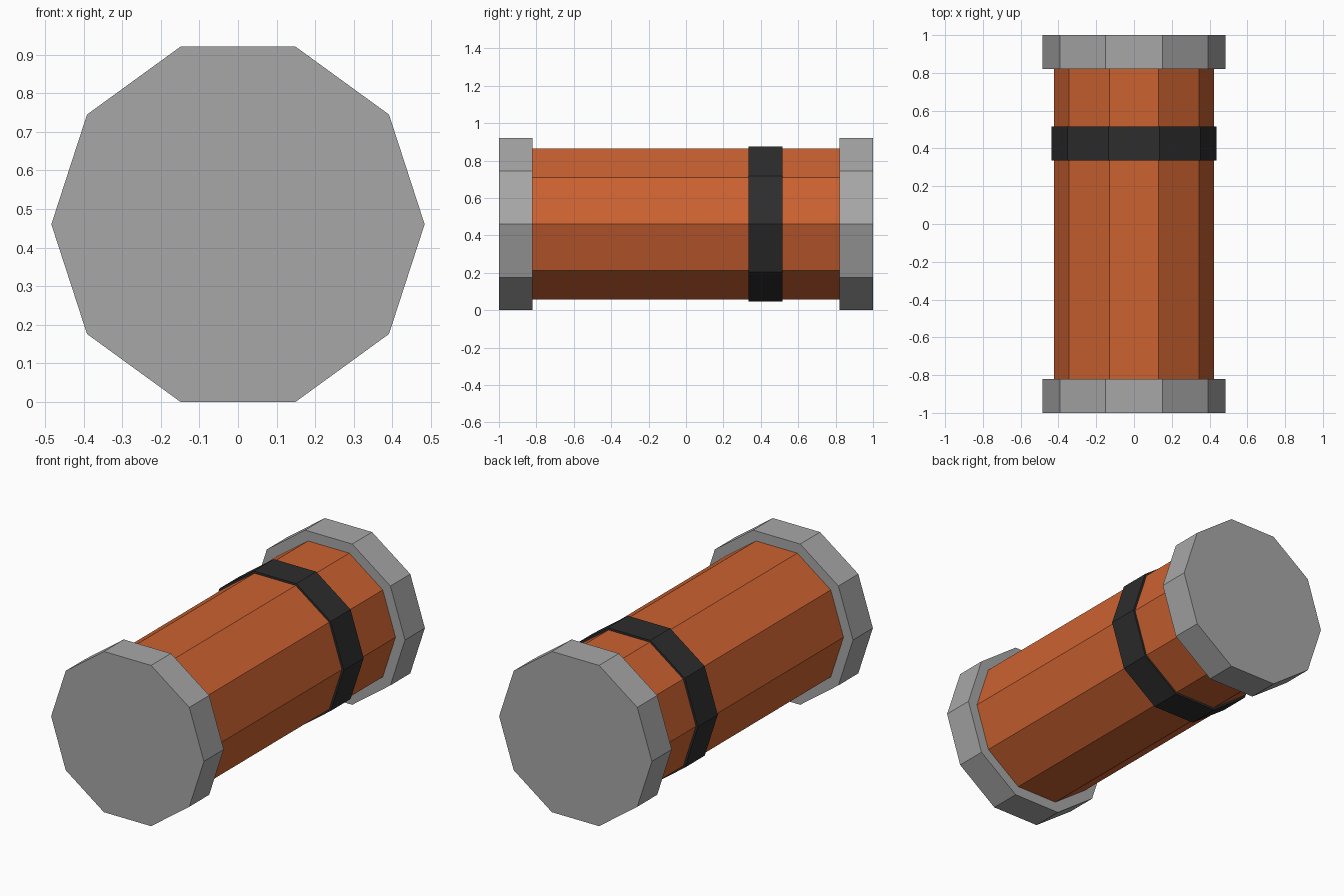
import bpy, bmesh, math

cube = bpy.data.objects.get("Cube")
if cube:
    bpy.data.objects.remove(cube, do_unlink=True)

SIDES = 10
AXIS_Z = 0.484 * math.cos(math.pi / SIDES)  # outer caps rest flat on z = 0


def material(name, rgb, roughness=0.7):
    mat = bpy.data.materials.new(name)
    mat.use_nodes = True
    mat.diffuse_color = (*rgb, 1)
    bsdf = next(n for n in mat.node_tree.nodes if n.type == 'BSDF_PRINCIPLED')
    bsdf.inputs["Base Color"].default_value = (*rgb, 1)
    bsdf.inputs["Roughness"].default_value = roughness
    return mat


def drum(name, radius, y0, y1, mat):
    """Ten-sided prism lying along y, with corners pointing to +x and -x."""
    bm = bmesh.new()
    ring = []
    for i in range(SIDES):
        a = 2 * math.pi * i / SIDES
        ring.append(bm.verts.new((radius * math.cos(a), y0, AXIS_Z + radius * math.sin(a))))
    end = bm.faces.new(ring)
    ext = bmesh.ops.extrude_face_region(bm, geom=[end], use_keep_orig=True)
    moved = [g for g in ext["geom"] if isinstance(g, bmesh.types.BMVert)]
    bmesh.ops.translate(bm, verts=moved, vec=(0, y1 - y0, 0))
    bmesh.ops.recalc_face_normals(bm, faces=bm.faces)
    mesh = bpy.data.meshes.new(name)
    bm.to_mesh(mesh)
    bm.free()
    mesh.materials.append(mat)
    obj = bpy.data.objects.new(name, mesh)
    bpy.context.collection.objects.link(obj)
    return obj


orange = material("burnt_orange", (0.60, 0.122, 0.030))
grey = material("metal_grey", (0.39, 0.39, 0.39))
black = material("band_black", (0.026, 0.026, 0.026))

# Main tube, tucked slightly into both caps
drum("tube_body", 0.424, -0.84, 0.84, orange)

# Raised band near the back
drum("dark_band", 0.436, 0.335, 0.515, black)

# Wider end caps
drum("front_cap", 0.484, -1.0, -0.82, grey)
drum("back_cap", 0.484, 0.82, 1.0, grey)
